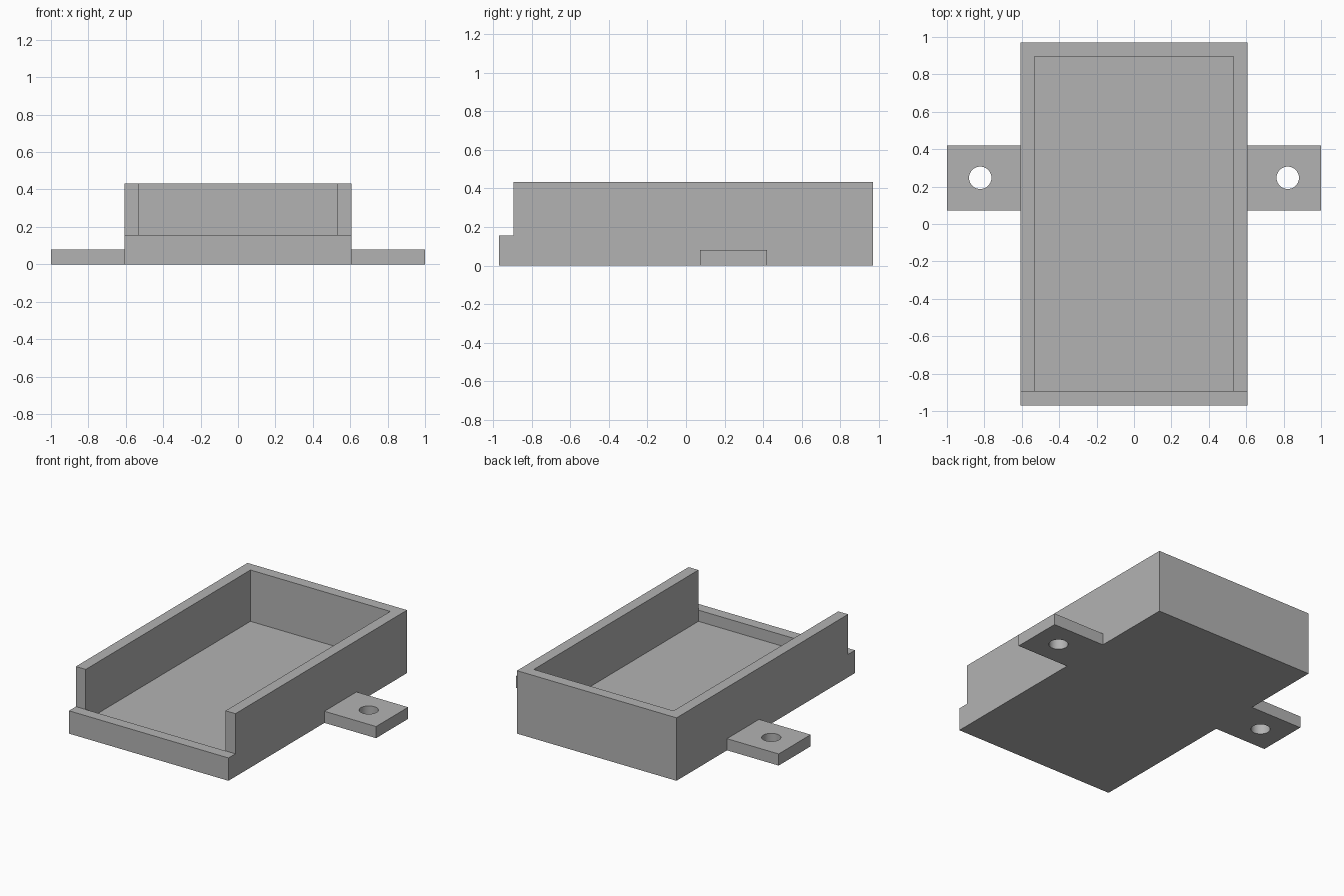
import bpy
import bmesh
from mathutils import Matrix, Vector

default_cube = bpy.data.objects.get("Cube")
if default_cube:
    bpy.data.objects.remove(default_cube, do_unlink=True)

# Main dimensions
HALF_W, HALF_L, HEIGHT = 0.607, 0.97, 0.433
WALL, FLOOR, LIP = 0.075, 0.08, 0.157
TAB_Y, TAB_HALF, TAB_T = 0.247, 0.174, 0.08
HOLE_X, HOLE_R = 0.822, 0.06

grey = bpy.data.materials.new("plain grey")
grey.use_nodes = True
colour = (0.45, 0.45, 0.45, 1)
grey.diffuse_color = colour
grey.node_tree.nodes["Principled BSDF"].inputs["Base Color"].default_value = colour


def finish(name, bm):
    bmesh.ops.recalc_face_normals(bm, faces=bm.faces)
    mesh = bpy.data.meshes.new(name)
    bm.to_mesh(mesh)
    bm.free()
    mesh.materials.append(grey)
    obj = bpy.data.objects.new(name, mesh)
    bpy.context.collection.objects.link(obj)
    return obj


def box(name, low, high):
    low, high = Vector(low), Vector(high)
    bm = bmesh.new()
    matrix = Matrix.Translation((low + high) / 2) @ Matrix.Diagonal((high - low).to_4d())
    bmesh.ops.create_cube(bm, size=1, matrix=matrix)
    return finish(name, bm)


def cylinder(name, centre, radius, depth):
    bm = bmesh.new()
    bmesh.ops.create_cone(bm, cap_ends=True, segments=32, radius1=radius, radius2=radius,
                          depth=depth, matrix=Matrix.Translation(centre))
    return finish(name, bm)


def side_profile(name, points, half_width):
    bm = bmesh.new()
    face = bm.faces.new([bm.verts.new((-half_width, y, z)) for y, z in points])
    new = bmesh.ops.extrude_face_region(bm, geom=[face])["geom"]
    verts = [v for v in new if isinstance(v, bmesh.types.BMVert)]
    bmesh.ops.translate(bm, verts=verts, vec=(2 * half_width, 0, 0))
    return finish(name, bm)


def combine(target, other, operation):
    other.hide_render = True
    mod = target.modifiers.new(operation.lower(), "BOOLEAN")
    mod.operation, mod.solver, mod.object = operation, "EXACT", other
    bpy.context.view_layer.objects.active = target
    bpy.ops.object.modifier_apply(modifier=mod.name)
    bpy.data.objects.remove(other, do_unlink=True)


# Tray block with a low step along the front
wall_end = WALL - HALF_L
tray = side_profile("tray_with_mounting_tabs", [
    (-HALF_L, 0), (HALF_L, 0), (HALF_L, HEIGHT),
    (wall_end, HEIGHT), (wall_end, LIP), (-HALF_L, LIP)], HALF_W)

# Cavity, open at the top and above the front lip
inner = HALF_W - WALL
combine(tray, box("cavity_cutter", (-inner, wall_end, FLOOR),
                  (inner, HALF_L - WALL, HEIGHT + 0.2)), "DIFFERENCE")

# Mounting tab with a screw hole on each side
for side in (-1, 1):
    ends = sorted((side * (HALF_W - WALL / 2), side))
    tab = box("mounting_tab", (ends[0], TAB_Y - TAB_HALF, 0),
              (ends[1], TAB_Y + TAB_HALF, TAB_T))
    combine(tray, tab, "UNION")
    hole = cylinder("hole_cutter", (side * HOLE_X, TAB_Y, TAB_T / 2), HOLE_R, 0.4)
    combine(tray, hole, "DIFFERENCE")

# Smooth hole walls, crisp edges elsewhere
tray.select_set(True)
bpy.context.view_layer.objects.active = tray
bpy.ops.object.shade_smooth_by_angle()
